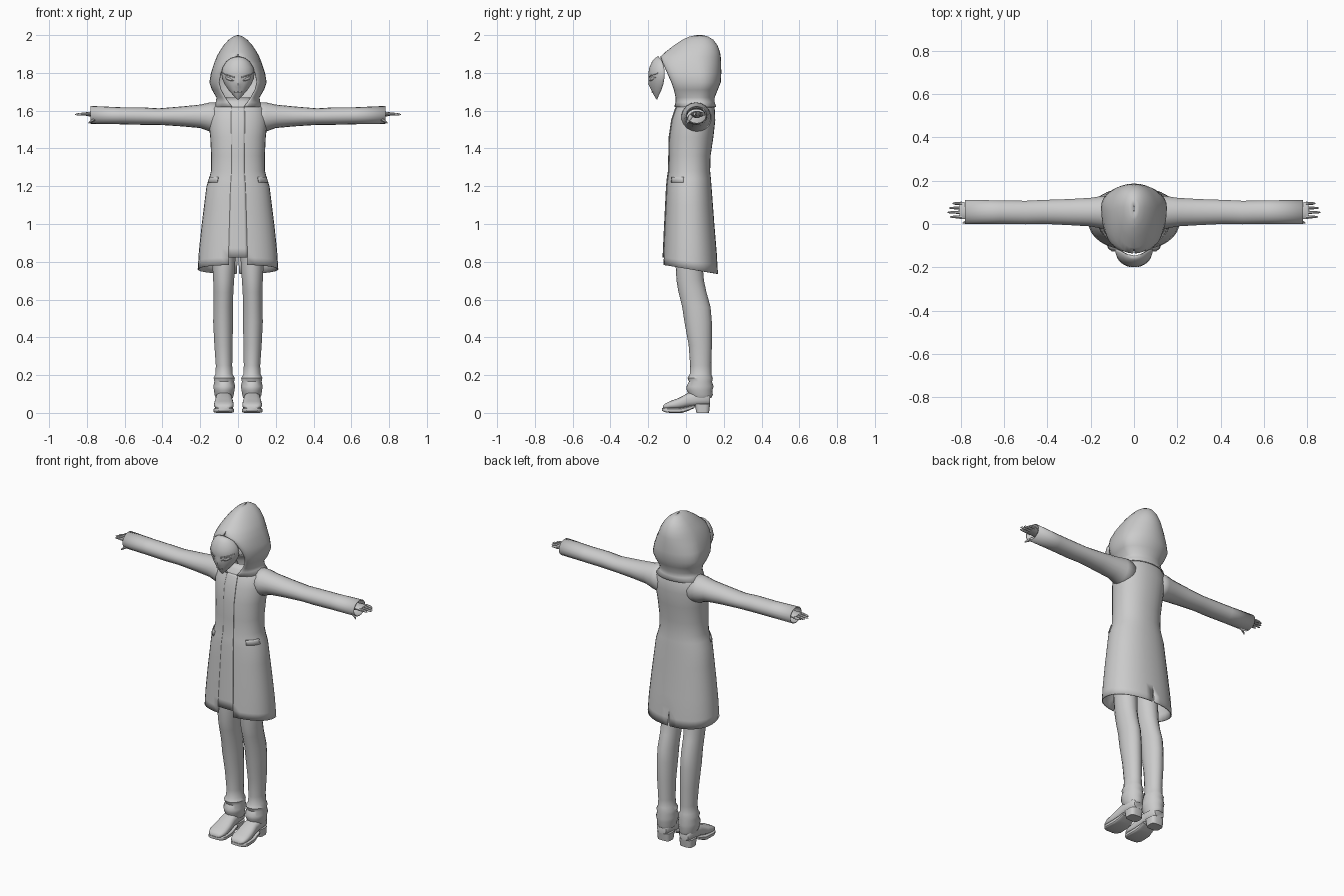
import bpy, bmesh, math
from mathutils import Vector

cube = bpy.data.objects.get("Cube")
if cube:
    bpy.data.objects.remove(cube)

grey = bpy.data.materials.new("plain grey")
grey.use_nodes = True
COLOUR = (0.6, 0.6, 0.6, 1)
grey.diffuse_color = COLOUR
grey.node_tree.nodes["Principled BSDF"].inputs["Base Color"].default_value = COLOUR


def finish(name, bm, angle=40, thick=0, smooth=0):
    bmesh.ops.remove_doubles(bm, verts=bm.verts, dist=0.0005)
    bmesh.ops.recalc_face_normals(bm, faces=bm.faces)
    mesh = bpy.data.meshes.new(name)
    bm.to_mesh(mesh)
    bm.free()
    ob = bpy.data.objects.new(name, mesh)
    bpy.context.collection.objects.link(ob)
    mesh.materials.append(grey)
    if smooth:
        ob.modifiers.new("Smooth", "SUBSURF").levels = smooth
        ob.modifiers["Smooth"].render_levels = smooth
    if thick:
        mod = ob.modifiers.new("Cloth", "SOLIDIFY")
        mod.thickness = thick
        mod.offset = -1
    bpy.ops.object.select_all(action="DESELECT")
    ob.select_set(True)
    bpy.context.view_layer.objects.active = ob
    bpy.ops.object.shade_smooth_by_angle(angle=math.radians(angle))
    return ob


def grid(name, rows, closed=False, caps=False, skip=None, **kw):
    """Skin rows of points into one surface."""
    bm = bmesh.new()
    vs = [[bm.verts.new(p) for p in row] for row in rows]
    n = len(rows[0])
    for r0, r1 in zip(vs, vs[1:]):
        for i in range(n if closed else n - 1):
            quad = (r0[i], r0[(i + 1) % n], r1[(i + 1) % n], r1[i])
            mid = sum((v.co for v in quad), Vector()) / 4
            if not (skip and skip(mid)):
                bm.faces.new(quad)
    if caps:
        bm.faces.new(vs[0])
        bm.faces.new(vs[-1])
    return finish(name, bm, **kw)


def spow(v, e):
    return math.copysign(abs(v) ** e, v)


def loft(name, axis, sections, n=16, e=1.0, **kw):
    """Sections: position on axis, then low and high of the other two axes."""
    rows = []
    for t, a0, a1, b0, b1 in sections:
        row = []
        for i in range(n):
            ang = math.tau * (i + 0.5) / n
            p = [(a0 + a1) / 2 + (a1 - a0) / 2 * spow(math.cos(ang), e),
                 (b0 + b1) / 2 + (b1 - b0) / 2 * spow(math.sin(ang), e)]
            p.insert(axis, t)
            row.append(Vector(p))
        rows.append(row)
    return grid(name, rows, closed=True, **kw)


def interp(table, z):
    """Smoothly blended row of a table sorted by falling height."""
    for a, b in zip(table, table[1:]):
        if z >= b[0]:
            f = min(1, max(0, (a[0] - z) / (a[0] - b[0])))
            return [p + (q - p) * f for p, q in zip(a[1:], b[1:])]
    return table[-1][1:]


# Coat: height, half width, front, back
COAT = [(1.67, .07, -.015, .11), (1.645, .115, -.035, .14), (1.61, .147, -.055, .152),
        (1.55, .157, -.075, .155), (1.46, .147, -.088, .145), (1.36, .142, -.09, .13),
        (1.28, .143, -.092, .128), (1.24, .153, -.098, .132), (1.2, .167, -.102, .135),
        (1.0, .192, -.112, .15), (.87, .207, -.118, .163), (.77, .214, -.122, .17)]


def coat_point(a, z, lift=0.0):
    """Angle a runs from zero at the front, positive to the left."""
    w, f, b = interp(COAT, z)
    x = (w + lift) * spow(math.sin(a), .9)
    y = (f + b) / 2 - ((b - f) / 2 + lift) * spow(math.cos(a), .9)
    drop = max(0, (1.0 - z) / .23) * (y + .1) * .17
    return Vector((x, y, z - drop))


COLS = 32
heights = [1.67, 1.645, 1.61, 1.55, 1.46, 1.36, 1.28, 1.24, 1.2, 1.1, 1.0, .93, .87, .82, .78]
rows = []
for z in heights:
    gap = .025 * max(0, (.87 - z) / .1)
    row = []
    for i in range(COLS + 1):
        a = -math.pi + math.tau * i / COLS
        row.append(coat_point(max(-math.pi + gap, min(math.pi - gap, a)), z))
    rows.append(row)
grid("coat", rows, thick=.006,
     skip=lambda m: m.z < .82 and abs(m.x) < .035 and m.y < 0)


def coat_patch(name, a0, a1, z0, z1, lift=.004, n=6):
    zs = [z0] + [z for z in heights if z1 < z < z0] + [z1]
    return grid(name, [[coat_point(a0 + (a1 - a0) * i / n, z, lift) for i in range(n + 1)]
                       for z in zs], thick=.004)


coat_patch("front_placket", -.2, .2, 1.62, .82)
for side, s in (("left", 1), ("right", -1)):
    coat_patch(side + "_pocket_flap", s * .7, s * 1.35, 1.25, 1.22, .005)

# Hood: height, half width, front, back, half width of the face opening
HOOD = [(2.0, .004, .06, .085, 0), (1.993, .025, .02, .115, 0), (1.975, .05, -.02, .145, 0),
        (1.945, .077, -.065, .167, 0), (1.91, .1, -.11, .18, 0), (1.885, .113, -.137, .184, .004),
        (1.85, .127, -.122, .186, .06), (1.8, .143, -.1, .187, .09), (1.75, .152, -.078, .184, .1),
        (1.71, .138, -.064, .168, .09), (1.67, .114, -.055, .152, .068),
        (1.645, .118, -.055, .152, .05), (1.62, .138, -.062, .16, .03)]
rows = []
for z, w, f, b, o in HOOD:
    mid = f + (b - f) * .6
    half = []
    for i in range(17):
        t = math.pi * i / 16
        if i <= 8:
            half.append(Vector((o + (w - o) * math.sin(t), mid - (mid - f) * math.cos(t), z)))
        else:
            half.append(Vector((w * math.sin(t), mid - (b - mid) * math.cos(t), z)))
    rows.append(half + [Vector((-p.x, p.y, p.z)) for p in half[-2::-1]])
grid("hood", rows, thick=.006, angle=50)

# Mask: height, half width, front, rim
MASK = [(1.888, .004, -.148, -.146), (1.878, .038, -.165, -.138), (1.86, .062, -.18, -.125),
        (1.83, .081, -.193, -.116), (1.8, .088, -.199, -.113), (1.77, .084, -.196, -.115),
        (1.74, .071, -.191, -.12), (1.71, .051, -.182, -.13), (1.685, .029, -.172, -.142),
        (1.665, .01, -.16, -.15), (1.658, .003, -.155, -.153)]


def mask_point(u, z, lift=0.0):
    w, f, r = interp(MASK, z)
    a = u * math.pi / 2
    nose = .009 * max(0, 1 - abs(u) / .16) * max(0, 1 - abs(z - 1.74) / .04)
    return Vector((w * math.sin(a), r + (f - r) * math.cos(a) - nose - lift, z))


zs = [m[0] for m in MASK[:4]] + [1.815, 1.8, 1.785, 1.77, 1.755, 1.74, 1.725] + [m[0] for m in MASK[7:]]
grid("mask", [[mask_point(i / 10 - 1, z) for i in range(21)] for z in zs], thick=.005, angle=50)

# Slanted eyes and mouth line on the mask
for side, s in (("left", 1), ("right", -1)):
    rows = []
    for k in (-1, 0, 1):
        rows.append([mask_point(s * (.17 + .5 * i / 8), 1.757 + .022 * i / 8
                                + k * .008 * math.sin(math.pi * i / 8), .004 - .002 * abs(k))
                     for i in range(9)])
    grid(side + "_eye", rows, thick=.003)
    grid(side + "_brow", [[mask_point(s * (.15 + .6 * i / 8), 1.776 + .022 * i / 8 + dz, .004)
                           for i in range(9)] for dz in (.003, -.002)], thick=.004)
grid("mouth", [[mask_point(-.3 + .6 * i / 6, 1.7 + dz, .002) for i in range(7)]
               for dz in (.002, -.002)], thick=.003)

# Limbs are laid out on the left (+x) and mirrored
SLEEVE = [(.09, -.03, .135, 1.475, 1.645), (.15, -.022, .13, 1.49, 1.643),
          (.2, -.012, .122, 1.508, 1.632), (.3, -.006, .116, 1.517, 1.622),
          (.42, 0, .112, 1.525, 1.612), (.5, -.002, .108, 1.525, 1.617),
          (.62, 0, .11, 1.528, 1.618), (.78, 0, .112, 1.53, 1.625)]
HAND = [(.7, .03, .085, 1.56, 1.6), (.76, .025, .095, 1.565, 1.597), (.79, .022, .103, 1.57, 1.594),
        (.806, .022, .103, 1.573, 1.592)]
LEG = [(.9, .012, .138, -.06, .085), (.78, .014, .136, -.055, .088), (.7, .02, .132, -.05, .095),
       (.64, .024, .13, -.04, .108), (.56, .026, .131, -.02, .13), (.48, .026, .132, -.008, .137),
       (.36, .028, .126, .014, .137), (.25, .03, .118, .022, .134), (.205, .028, .12, .02, .134),
       (.185, .016, .13, .008, .142), (.165, .02, .126, .016, .138), (.14, .014, .132, .002, .146),
       (.12, .018, .128, .004, .14), (.095, .022, .125, .016, .142), (.08, .026, .118, .024, .135)]
SHOE = [(.128, .045, .105, .045, .095), (.118, .036, .114, .04, .11), (.06, .033, .117, .036, .115),
        (.01, .03, .119, .03, .105), (-.04, .024, .126, .02, .078), (-.085, .022, .127, .02, .062),
        (-.113, .032, .118, .02, .048), (-.123, .048, .102, .02, .036)]
SOLE = [(.045, .032, .118, .026, .042), (.01, .028, .122, .01, .034), (-.02, .023, .127, 0, .028),
        (-.085, .021, .129, 0, .026), (-.113, .03, .12, .004, .026), (-.126, .046, .104, .01, .026)]
HEEL = [(.046, .033, .117, .045, .128), (0, .035, .115, .055, .122)]


def flip(sections, axis):
    """Mirror sections across the middle plane."""
    if axis == 0:
        return [(-s[0],) + tuple(s[1:]) for s in sections]
    return [(s[0], -s[2], -s[1], s[3], s[4]) for s in sections]


FINGERS = (("little", .095, .84), ("ring", .074, .855), ("middle", .054, .862), ("index", .033, .85))
parts = [("sleeve", 0, SLEEVE, dict(n=18, thick=.005)),
         ("hand", 0, HAND, dict(n=12, caps=True)),
         ("trouser_leg", 2, LEG, dict(n=18)),
         ("shoe", 1, SHOE, dict(n=18, e=.75, caps=True)),
         ("sole", 1, SOLE, dict(n=16, e=.35, caps=True)),
         ("heel", 2, HEEL, dict(n=16, e=.55, caps=True)),
         ("thumb", 0, [(.74, .01, .035, 1.555, 1.58), (.775, .004, .02, 1.537, 1.556),
                       (.792, .001, .008, 1.53, 1.538)], dict(n=8, caps=True))]
for name, y, tip in FINGERS:
    finger = [(.795, y - .009, y + .009, 1.573, 1.592), (.825, y - .007, y + .007, 1.575, 1.59),
              (tip - .008, y - .005, y + .005, 1.575, 1.587), (tip, y - .002, y + .002, 1.577, 1.581)]
    parts.append((name + "_finger", 0, finger, dict(n=8, caps=True)))
for name, axis, sections, options in parts:
    loft("left_" + name, axis, sections, **options)
    loft("right_" + name, axis, flip(sections, axis), **options)
